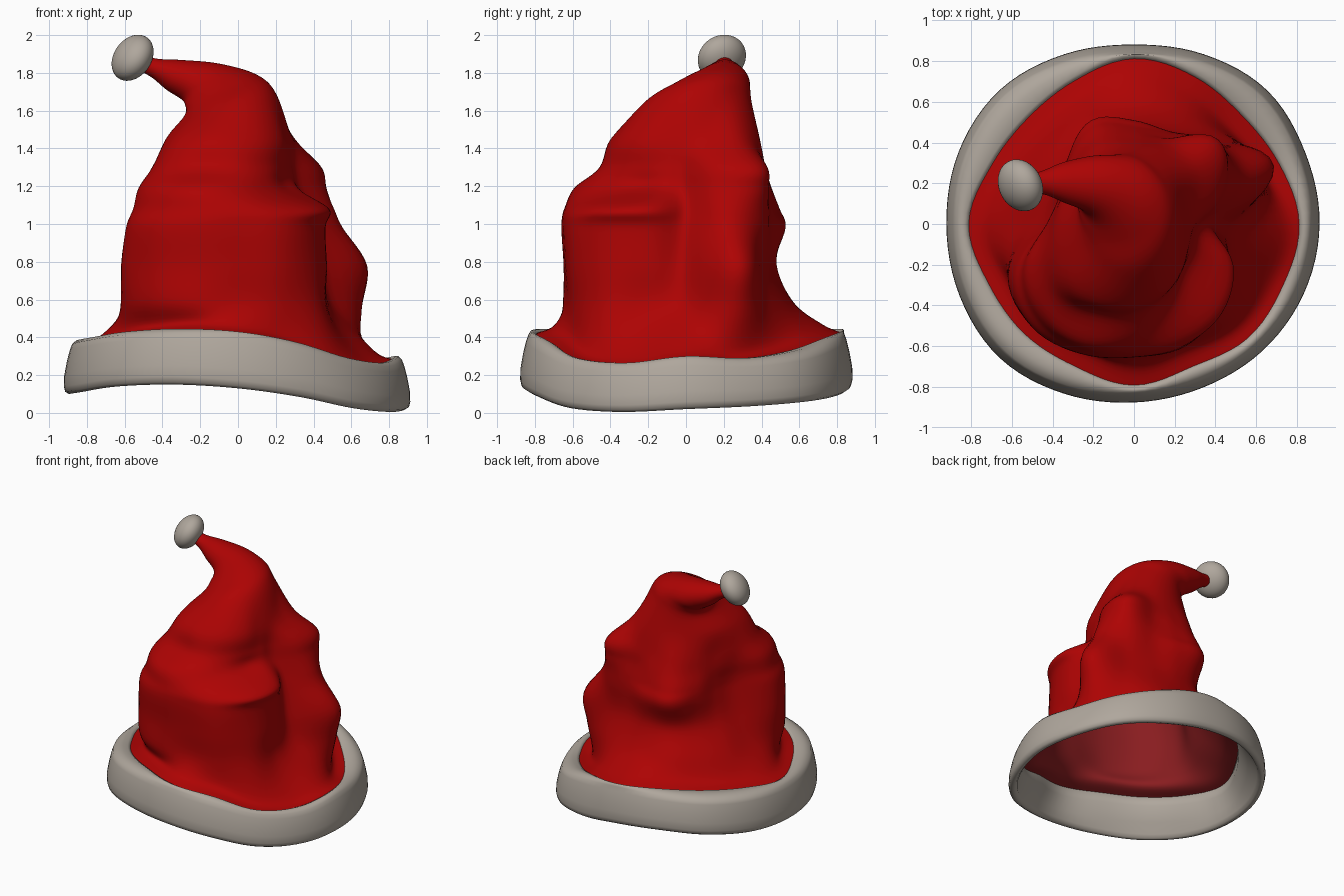
import bpy, bmesh, math
from mathutils import Vector

if "Cube" in bpy.data.objects:
    bpy.data.objects.remove(bpy.data.objects["Cube"])

N = 96      # points around each ring
STEPS = 6   # rings between two sections


def material(name, rgb):
    m = bpy.data.materials.new(name)
    m.diffuse_color = (*rgb, 1)
    m.use_nodes = True
    m.node_tree.nodes["Principled BSDF"].inputs["Base Color"].default_value = m.diffuse_color
    return m


red = material("red cloth", (0.42, 0.001, 0.001))
dull_red = material("dull red lining", (0.25, 0.012, 0.014))
grey = material("warm grey fur", (0.43, 0.385, 0.335))


def spline(p0, p1, p2, p3, t):
    return 0.5 * (2 * p1 + (p2 - p0) * t + (2 * p0 - 5 * p1 + 4 * p2 - p3) * t * t
                  + (3 * p1 - p0 - 3 * p2 + p3) * t ** 3)


def around(values):
    """Smooth periodic interpolation of a list to all ring points."""
    n, out = len(values), []
    for i in range(N):
        f = i / N * n
        k = int(f)
        out.append(spline(*[values[(k + j) % n] for j in (-1, 0, 1, 2)], f - k))
    return out


def finish(name, bm, mat):
    me = bpy.data.meshes.new(name)
    bm.to_mesh(me)
    bm.free()
    me.materials.append(mat)
    for p in me.polygons:
        p.use_smooth = True
    ob = bpy.data.objects.new(name, me)
    bpy.context.collection.objects.link(ob)
    return ob


def loft(name, rings, mat, closed=False, cap=False, inset=0):
    bm = bmesh.new()
    rows = [[bm.verts.new(p) for p in r] for r in rings]
    pairs = list(zip(rows, rows[1:]))
    if closed:
        pairs.append((rows[-1], rows[0]))
    for a, b in pairs:
        for i in range(N):
            j = (i + 1) % N
            bm.faces.new((a[i], a[j], b[j], b[i]))
    if cap:
        bm.faces.new(rows[-1])
    if closed:
        bmesh.ops.recalc_face_normals(bm, faces=bm.faces)
    if inset:   # shrink inwards and turn inside out for a lining
        bm.normal_update()
        for v, n in [(v, v.normal.copy()) for v in bm.verts]:
            v.co -= n * inset
        bmesh.ops.reverse_faces(bm, faces=bm.faces)
    return finish(name, bm, mat)


ANG = [2 * math.pi * i / N for i in range(N)]

# Brim, every 22.5 degrees from +x: bottom height, seam height, outer radius, seam radius
low = around([.02, .035, .06, .095, .14, .16, .14, .11, .10, .11, .14, .15, .13, .085, .025, .005])
top = around([.30, .29, .33, .40, .44, .44, .42, .40, .385, .40, .43, .445, .43, .375, .29, .265])
outer = around([.91, .91, .925, .90, .88, .90, .93, .93, .92, .925, .93, .90, .875, .87, .885, .90])
seam = around([.82, .78, .76, .79, .82, .77, .745, .765, .82, .78, .77, .765, .80, .765, .80, .80])


def ring(radii, heights):
    return [Vector((r * math.cos(a), r * math.sin(a), z)) for r, a, z in zip(radii, ANG, heights)]


# Fur band: profile of (share of outer radius, offset, share of height)
profile = [(1, -.025, 0), (1, -.005, .04), (1, .002, .14), (1, 0, .34), (1, -.015, .62),
           (1, -.03, .82), (1, -.042, .93), (.5, -.015, 1.0), (0, .012, 1.0), (0, -.008, .96),
           (0, -.005, .7), (.4, -.01, .35), (1, -.06, .1), (1, -.045, .02)]
band = [ring([m * o + (1 - m) * s + off for o, s in zip(outer, seam)],
             [a + h * (b - a) for a, b in zip(low, top)]) for m, off, h in profile]
loft("fur_band", band, grey, closed=True)

# Cloth body: radii every 22.5 degrees describe the slumped folds at each height
FOLDS = [
    (.57, [.52, .71, .62, .58, .57, .58, .56, .56, .57, .67, .71, .69, .64, .64, .62, .52]),
    (.78, [.45, .74, .57, .49, .48, .48, .45, .44, .48, .67, .71, .68, .645, .65, .60, .51]),
    (.98, [.40, .60, .57, .49, .51, .55, .46, .40, .43, .64, .71, .69, .655, .65, .59, .50]),
    (1.08, [.37, .55, .57, .48, .48, .52, .45, .39, .42, .60, .67, .67, .64, .62, .60, .52]),
    (1.19, [.33, .50, .58, .46, .45, .47, .42, .39, .43, .57, .63, .63, .56, .45, .36, .34]),
    (1.30, [.31, .46, .57, .45, .42, .43, .40, .38, .42, .49, .52, .48, .45, .39, .33, .30]),
    (1.45, [.28, .32, .40, .40, .39, .38, .37, .37, .38, .40, .43, .42, .39, .36, .32, .28]),
]
sections = [ring(seam, [t - .015 for t in top]),
            ring([s - .10 for s in seam], [t + .03 for t in top])]
for z, radii in FOLDS:
    sway = max(0, .8 - z)
    sections.append(ring(around(radii), [z + sway * (w - .08) for w in low]))

# Drooping tip: centre, tilt, half width, half depth
TIP = [((-.04, .06, 1.63), 13, .25, .29), ((-.09, .13, 1.71), 23, .206, .21),
       ((-.20, .19, 1.755), 43, .138, .145), ((-.34, .205, 1.79), 63, .088, .10),
       ((-.44, .205, 1.825), 72, .052, .06), ((-.53, .195, 1.86), 72, .04, .04)]
for c, tilt, rx, ry in TIP:
    t = math.radians(tilt)
    u, v = Vector((math.cos(t), 0, math.sin(t))), Vector((0, 1, 0))
    sections.append([Vector(c) + u * rx * math.cos(a) + v * ry * math.sin(a) for a in ANG])

rings = []
last = len(sections) - 1
for k in range(last):
    quad = [sections[min(max(k + j, 0), last)] for j in (-1, 0, 1, 2)]
    for s in range(STEPS):
        rings.append([spline(*p, s / STEPS) for p in zip(*quad)])
rings.append(sections[-1])
loft("cloth_body", rings, red, cap=True)
loft("cloth_lining", rings[:-2 * STEPS], dull_red, inset=.006)

# Fur ball at the tip, flattened along a leaning axis
bm = bmesh.new()
bmesh.ops.create_uvsphere(bm, u_segments=40, v_segments=24, radius=1)
ball = finish("fur_ball", bm, grey)
ball.scale = (.132, .132, .093)
ball.rotation_mode = 'QUATERNION'
ball.rotation_quaternion = Vector((-.76, -.36, .54)).to_track_quat('Z', 'Y')
ball.location = (-.558, .19, 1.88)
